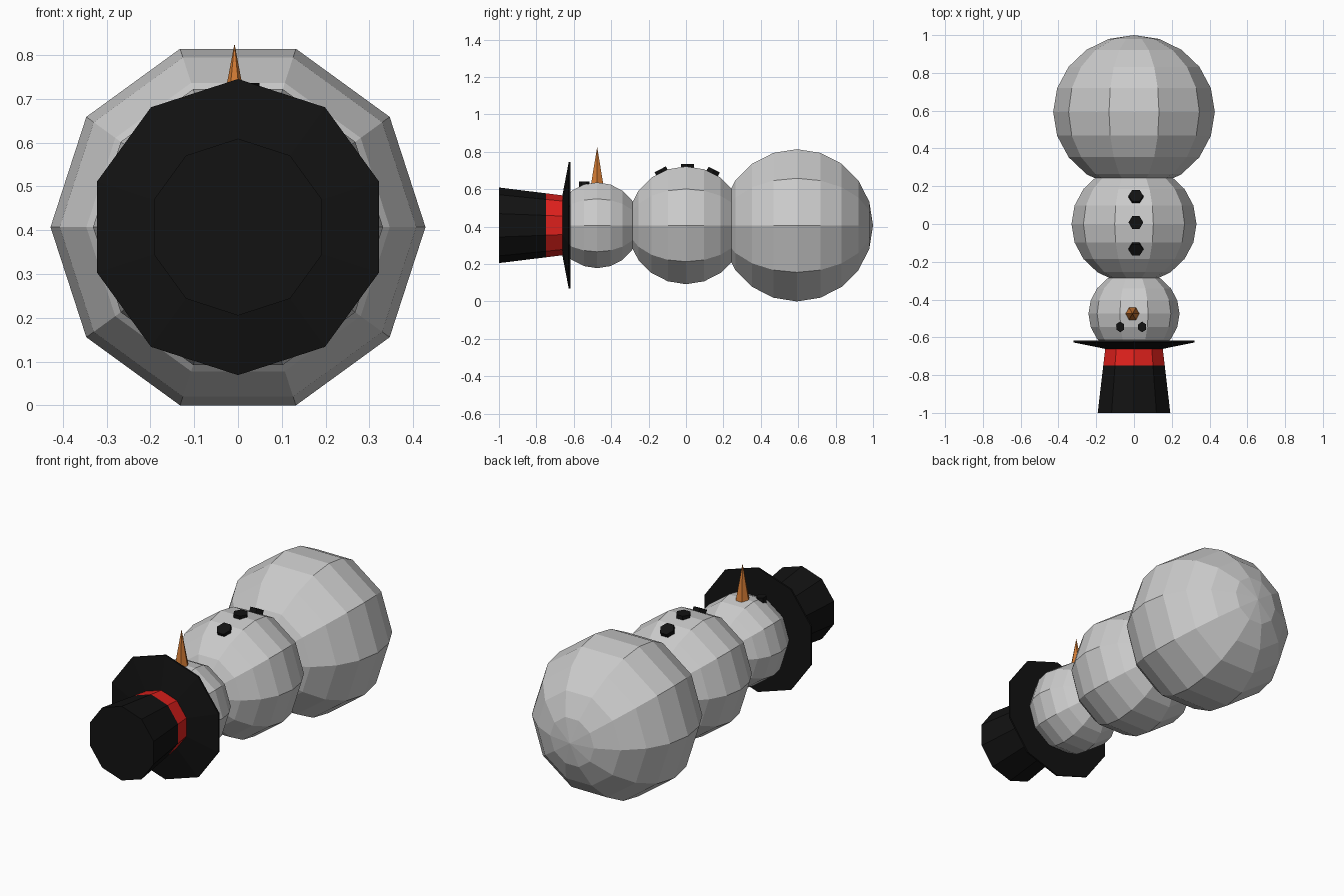
import bpy, bmesh
from math import pi, sin, cos, radians
from mathutils import Matrix

if "Cube" in bpy.data.objects:
    bpy.data.objects.remove(bpy.data.objects["Cube"])

CZ = 0.407  # height of the body's lying axis


def material(name, rgb):
    m = bpy.data.materials.new(name)
    m.diffuse_color = (*rgb, 1)
    m.use_nodes = True
    m.node_tree.nodes["Principled BSDF"].inputs["Base Color"].default_value = m.diffuse_color
    return m


BLACK = material("black", (0.006, 0.006, 0.006))
RED = material("red", (0.75, 0.015, 0.012))
ORANGE = material("orange", (0.65, 0.2, 0.035))


def lathe(name, profile, sides, phase, matrix, mat=None):
    """Flat-faced solid turned round local z from (radius, height) points."""
    bm = bmesh.new()
    rings = []
    for r, h in profile:
        rings.append([bm.verts.new((r * cos(phase + 2 * pi * i / sides),
                                    r * sin(phase + 2 * pi * i / sides), h))
                      for i in range(sides)])
    for a, b in zip(rings, rings[1:]):
        for i in range(sides):
            j = (i + 1) % sides
            bm.faces.new((a[i], a[j], b[j], b[i]))
    if profile[0][0] > 0:
        bm.faces.new(rings[0][::-1])
    if profile[-1][0] > 0:
        bm.faces.new(rings[-1])
    bmesh.ops.remove_doubles(bm, verts=bm.verts[:], dist=1e-5)
    bmesh.ops.recalc_face_normals(bm, faces=bm.faces[:])
    bmesh.ops.transform(bm, matrix=matrix, verts=bm.verts[:])
    me = bpy.data.meshes.new(name)
    bm.to_mesh(me)
    bm.free()
    if mat:
        me.materials.append(mat)
    ob = bpy.data.objects.new(name, me)
    bpy.context.collection.objects.link(ob)
    return ob


def lying(y):
    """Local z points to the head end (-y)."""
    return Matrix.Translation((0, y, CZ)) @ Matrix.Rotation(pi / 2, 4, 'X')


# Snowballs, slightly flattened along the body
for name, y, r in (("base_ball", 0.593, 0.428),
                   ("middle_ball", 0.0, 0.331),
                   ("head_ball", -0.475, 0.241)):
    prof = [(r * max(0, sin(pi * k / 10)) if 0 < k < 10 else 0,
             -0.951 * r * cos(pi * k / 10)) for k in range(11)]
    lathe(name, prof, 10, 0, lying(y))

# Hat: sloped brim, red band, flaring crown
hat = lying(0)
lathe("hat_brim", [(0.338, 0.618), (0.338, 0.627), (0.16, 0.661)], 10, pi / 2, hat, BLACK)
lathe("hat_band", [(0.16, 0.661), (0.171, 0.748)], 10, pi / 2, hat, RED)
lathe("hat_crown", [(0.171, 0.748), (0.202, 1.0)], 10, pi / 2, hat, BLACK)

# Buttons along the belly
for i, (y, z, tilt) in enumerate(((0.145, 0.694, -27), (0.008, 0.724, 0), (-0.132, 0.696, 27))):
    m = Matrix.Translation((0.01, y, z)) @ Matrix.Rotation(radians(tilt), 4, 'X')
    lathe(f"button_{i + 1}", [(0.039, -0.012), (0.039, 0.012)], 6, 0, m, BLACK)

# Eyes
for name, x in (("eye_left", -0.073), ("eye_right", 0.043)):
    m = Matrix.Translation((x, -0.545, 0.627)) @ Matrix.Diagonal((0.85, 1, 1, 1))
    lathe(name, [(0.028, -0.025), (0.028, 0.013)], 6, pi / 2, m, BLACK)

# Carrot nose
lathe("nose", [(0.042, 0.605), (0, 0.826)], 6, 0,
      Matrix.Translation((-0.008, -0.475, 0)), ORANGE)
